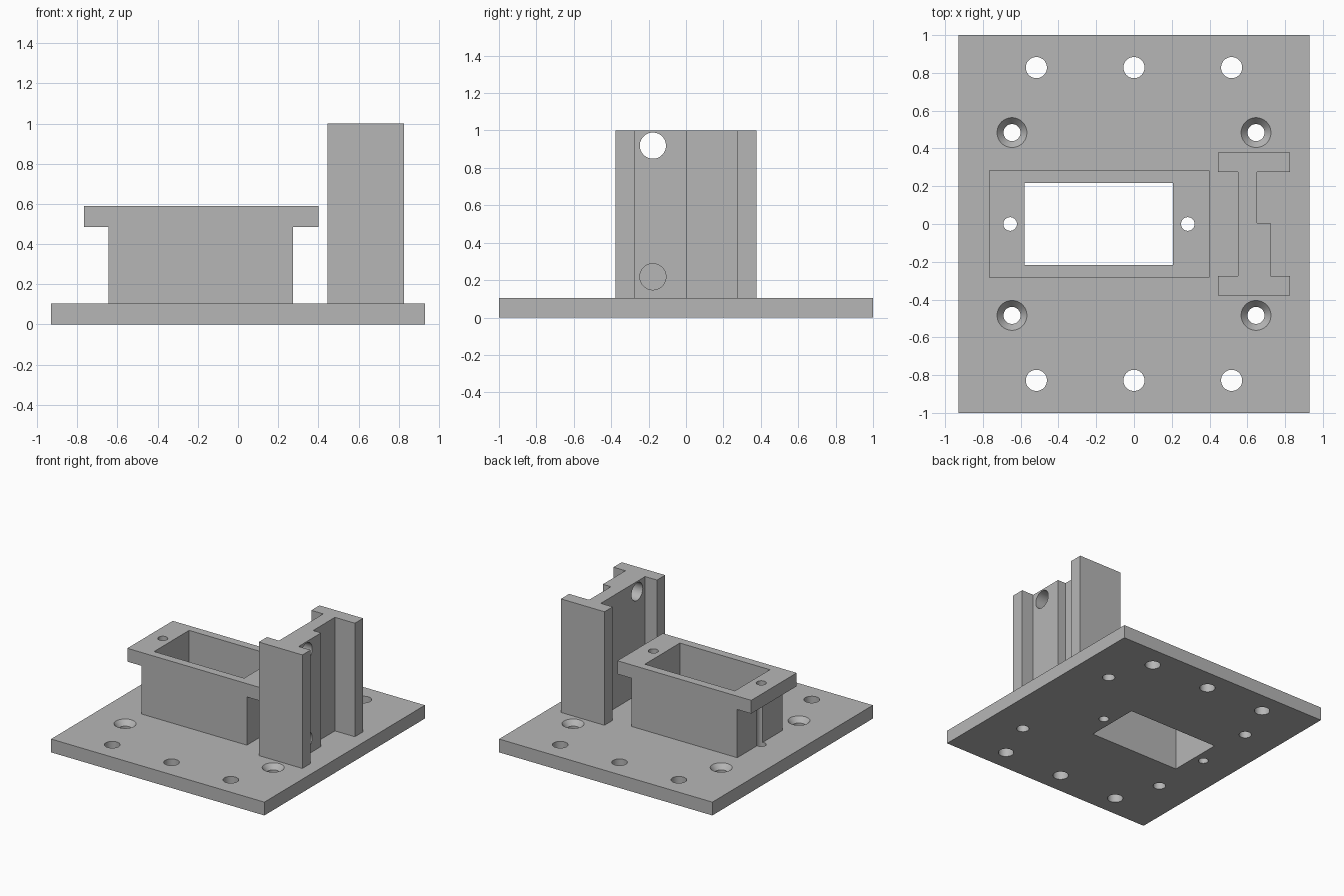
import bpy
import bmesh
from math import cos, sin, tau
from mathutils import Matrix, Vector

cube = bpy.data.objects.get("Cube")
if cube:
    bpy.data.objects.remove(cube, do_unlink=True)

grey = bpy.data.materials.new("plain grey")
grey.use_nodes = True
grey.diffuse_color = (0.47, 0.47, 0.47, 1)
grey.node_tree.nodes["Principled BSDF"].inputs["Base Color"].default_value = grey.diffuse_color

PLATE_TOP = 0.105
FLANGE_BOTTOM, FLANGE_TOP = 0.485, 0.59
SLEEVE_Y = 0.283


def prism(bm, outline, to_world, low, high):
    """Extrude a 2D outline between two depths."""
    a = [bm.verts.new(to_world(u, v, low)) for u, v in outline]
    b = [bm.verts.new(to_world(u, v, high)) for u, v in outline]
    bm.faces.new(a)
    bm.faces.new(b)
    for i in range(len(a)):
        j = (i + 1) % len(a)
        bm.faces.new((a[i], a[j], b[j], b[i]))


def lathe(bm, profile, place, sides=48):
    """Closed solid of revolution from (radius, height) points."""
    rings = []
    for r, h in profile:
        angles = [tau * i / sides for i in range(sides)]
        rings.append([bm.verts.new(place @ Vector((r * cos(t), r * sin(t), h))) for t in angles])
    for lower, upper in zip(rings, rings[1:]):
        for i in range(sides):
            j = (i + 1) % sides
            bm.faces.new((lower[i], lower[j], upper[j], upper[i]))
    bm.faces.new(rings[0])
    bm.faces.new(rings[-1])


def make_object(name, bm):
    bmesh.ops.recalc_face_normals(bm, faces=bm.faces)
    mesh = bpy.data.meshes.new(name)
    bm.to_mesh(mesh)
    bm.free()
    mesh.materials.append(grey)
    obj = bpy.data.objects.new(name, mesh)
    bpy.context.collection.objects.link(obj)
    return obj


def cut(obj, cutter):
    mod = obj.modifiers.new("holes", 'BOOLEAN')
    mod.operation = 'DIFFERENCE'
    mod.solver = 'EXACT'
    mod.object = cutter
    bpy.context.view_layer.objects.active = obj
    bpy.ops.object.modifier_apply(modifier=mod.name)


def rectangle(x0, x1, y0, y1):
    return [(x0, y0), (x1, y0), (x1, y1), (x0, y1)]


def upright(x, y, z):
    return (x, y, z)


def sideways(x, z, y):
    return (x, y, z)


# Base plate
bm = bmesh.new()
prism(bm, rectangle(-0.93, 0.93, -1, 1), upright, 0, PLATE_TOP)
plate = make_object("base_plate", bm)

# Flanged sleeve: T-shaped profile extruded front to back
bm = bmesh.new()
prism(bm, [(-0.645, PLATE_TOP), (0.275, PLATE_TOP), (0.275, FLANGE_BOTTOM),
           (0.4, FLANGE_BOTTOM), (0.4, FLANGE_TOP), (-0.767, FLANGE_TOP),
           (-0.767, FLANGE_BOTTOM), (-0.645, FLANGE_BOTTOM)],
      sideways, -SLEEVE_Y, SLEEVE_Y)
sleeve = make_object("flanged_sleeve", bm)

# Upright bracket: I-shaped section with a thicker front half of the web
bm = bmesh.new()
left, right, web, thin, thick = 0.446, 0.826, 0.55, 0.652, 0.722
outer, inner = 0.378, 0.276
prism(bm, [(left, -outer), (right, -outer), (right, -inner), (thick, -inner),
           (thick, 0.004), (thin, 0.004), (thin, inner), (right, inner),
           (right, outer), (left, outer), (left, inner), (web, inner),
           (web, -inner), (left, -inner)], upright, PLATE_TOP, 1.0)
bracket = make_object("upright_bracket", bm)

# Vertical cutter: central opening, screw holes, mounting holes, countersinks
bm = bmesh.new()
prism(bm, rectangle(-0.579, 0.206, -0.218, 0.218), upright, -0.1, 0.8)
for x in (-0.656, 0.285):
    lathe(bm, [(0.036, -0.1), (0.036, 0.8)], Matrix.Translation((x, 0, 0)))
for y in (-1, 1):
    for x in (-0.517, 0, 0.517):
        lathe(bm, [(0.056, -0.1), (0.056, 0.2)], Matrix.Translation((x, y * 0.828, 0)))
    for x in (-0.646, 0.646):
        lathe(bm, [(0.045, -0.1), (0.045, 0.065), (0.079, PLATE_TOP), (0.079, 0.2)],
              Matrix.Translation((x, y * 0.484, 0)))
vertical_cutter = make_object("vertical_cutter", bm)

# Horizontal cutter: two cross holes through the bracket web
bm = bmesh.new()
for z in (0.218, 0.919):
    lathe(bm, [(0.07, 0.42), (0.07, 0.9)],
          Matrix.Translation((0, -0.177, z)) @ Matrix.Rotation(tau / 4, 4, 'Y'))
cross_cutter = make_object("cross_cutter", bm)

cut(plate, vertical_cutter)
cut(sleeve, vertical_cutter)
cut(bracket, cross_cutter)
for cutter in (vertical_cutter, cross_cutter):
    bpy.data.objects.remove(cutter, do_unlink=True)

# Smooth hole walls, sharp edges elsewhere
for obj in bpy.context.view_layer.objects:
    obj.select_set(obj in (plate, sleeve, bracket))
bpy.context.view_layer.objects.active = plate
bpy.ops.object.shade_smooth_by_angle(angle=tau / 14)
